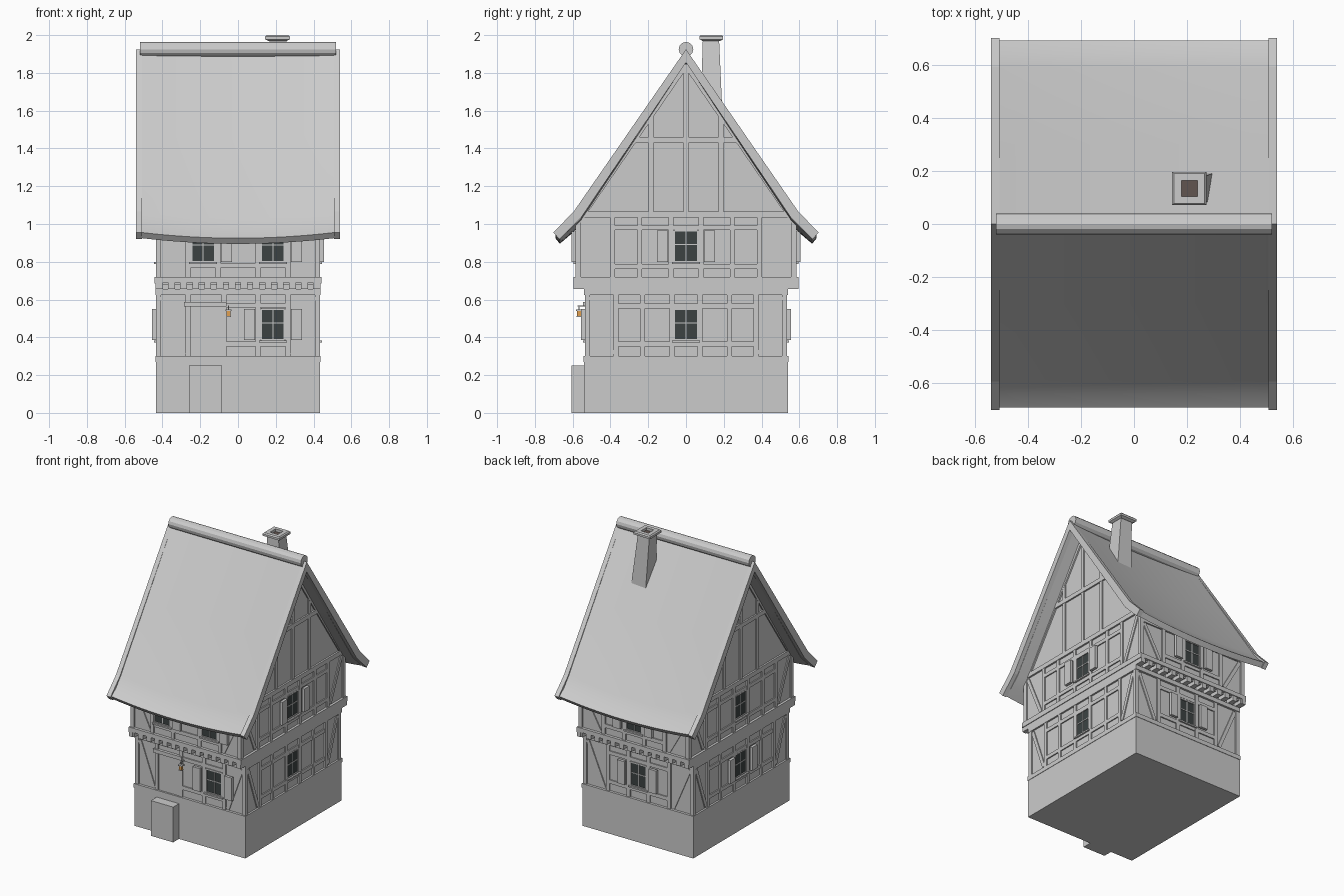
import bpy, bmesh, math
from mathutils import Vector

if "Cube" in bpy.data.objects:
    bpy.data.objects.remove(bpy.data.objects["Cube"])

parts = {}
COLORS = {"window_glass": (.045, .055, .055, 1), "lantern_light": (.75, .35, .08, 1),
          "chimney_flue": (.12, .09, .08, 1)}

# side mapping: u runs along the wall, d is the distance outwards from the centre
SIDES = {"front": lambda u, d, z: (u, -d, z), "back": lambda u, d, z: (u, d, z),
         "right": lambda u, d, z: (d, u, z), "left": lambda u, d, z: (-d, u, z)}


def slab(name, side, pts, d0, d1):
    """Extrude a polygon drawn on a wall from depth d0 to d1."""
    bm = parts.setdefault(name, bmesh.new())
    f = SIDES[side]
    a = [bm.verts.new(f(u, d0, z)) for u, z in pts]
    b = [bm.verts.new(f(u, d1, z)) for u, z in pts]
    bm.faces.new(a)
    bm.faces.new(b[::-1])
    for i in range(len(a)):
        j = (i + 1) % len(a)
        bm.faces.new((a[i], b[i], b[j], a[j]))


def rect(name, side, u0, u1, z0, z1, d0, d1):
    slab(name, side, [(u0, z0), (u1, z0), (u1, z1), (u0, z1)], d0, d1)


def bar(name, side, p, q, w, d0, d1):
    """Sloping timber from p to q with width w."""
    p, q = Vector(p), Vector(q)
    t = (q - p).normalized() * (w / 2)
    n = Vector((-t.y, t.x))
    slab(name, side, [p - n, q - n, q + n, p + n], d0, d1)


def box(name, x0, x1, y0, y1, z0, z1):
    rect(name, "back", x0, x1, z0, z1, y0, y1)


def window(side, u, z0, z1, d, shutters=()):
    w = .062
    rect("window_glass", side, u - w, u + w, z0, z1, d - .01, d + .003)
    for s in (-1, 1):
        rect("window_frame", side, u + s * w - .005, u + s * w + .005, z0, z1, d - .01, d + .009)
    for z in (z0, z1):
        rect("window_frame", side, u - w, u + w, z - .005, z + .005, d - .01, d + .009)
    rect("window_frame", side, u - .003, u + .003, z0, z1, d, d + .006)
    zm = z0 + (z1 - z0) * .55
    rect("window_frame", side, u - w, u + w, zm - .003, zm + .003, d, d + .006)
    rect("window_sill", side, u - w - .012, u + w + .012, z0 - .012, z0 - .002, d, d + .02)
    for s in shutters:
        a, b = sorted((u + s * .095, u + s * .153))
        rect("shutters", side, a, b, z0, z1, d + .01, d + .03)


def timber_wall(side, half, d, z0, z1, posts, rails, brace_u, skip=None):
    """Corner posts, posts, rails and corner braces on one wall."""
    o = d + .01
    for s in (-1, 1):
        rect("timber_posts", side, s * half - .014 - s * .014, s * half + .014 - s * .014, z0, z1, d - .01, o)
        bar("timber_braces", side, (s * (half - .035), z1 - .01), (s * (brace_u + .02), z0 + .01), .025, d - .01, o - .003)
    for u in posts:
        rect("timber_posts", side, u - .013, u + .013, z0, z1, d - .01, o)
    ends = sorted(posts)
    for a, b in zip(ends, ends[1:]):
        for r in rails:
            if not (skip and skip[0] <= (a + b) / 2 <= skip[1]):
                rect("timber_rails", side, a, b, r - .013, r + .013, d - .01, o - .002)


# stone base and doorstep
box("stone_base", -.435, .435, -.54, .54, 0, .27)
box("doorstep", -.26, -.085, -.605, -.53, 0, .25)
# plaster cores: ground floor, and upper floor with gables
box("ground_floor_wall", -.425, .425, -.525, .525, .26, .70)
slab("upper_wall_and_gable", "right", [(-.575, .68), (.575, .68), (.575, 1.015), (0, 1.85), (-.575, 1.015)], -.425, .425)
# horizontal beams
box("sill_beam", -.438, .438, -.543, .543, .27, .30)
box("wall_plate", -.437, .437, -.54, .54, .625, .655)
for s in ("front", "back"):
    rect("jetty_beam", s, -.437, .437, .69, .72, .5, .595)
    rect("eaves_plate", s, -.435, .435, .965, .995, .56, .585)
    for i in range(14):
        u = -.416 + i * .064
        rect("joist_ends", s, u - .018, u + .018, .655, .69, .5, .59)
for s in ("right", "left"):
    rect("jetty_beam", s, -.595, .595, .655, .685, .41, .437)
    rect("jetty_beam", s, -.595, .595, .685, .72, .41, .442)
    # gable timbers
    rect("gable_timbers", s, -.56, .56, 1.035, 1.067, .41, .437)
    rect("gable_timbers", s, -.27, .27, 1.43, 1.46, .41, .436)
    for u, top in ((0, 1.83), (-.185, 1.57), (.185, 1.57)):
        rect("gable_timbers", s, u - .014, u + .014, 1.06, top, .41, .434)
    for k in (-1, 1):
        bar("gable_timbers", s, (k * .56, 1.03), (0, 1.845), .03, .41, .435)

# timber framing
side_posts = [k * u for u in (.075, .23, .37) for k in (-1, 1)]
upper_posts = [k * u for u in (.08, .245, .39) for k in (-1, 1)]
for s in ("right", "left"):
    timber_wall(s, .535, .425, .30, .625, side_posts, (.365, .565), .37)
    timber_wall(s, .585, .425, .72, 1.04, upper_posts, (.775, .98), .40)
timber_wall("front", .435, .525, .30, .625, [-.265, -.075, .105, .265], (.365, .57), .27, (-.27, -.08))
timber_wall("front", .435, .575, .72, .97, [-.265, -.105, .105, .265], (.78,), .27)
timber_wall("back", .435, .525, .30, .625, [-.24, -.078, .078, .24], (.365, .57), .25)
timber_wall("back", .435, .575, .72, .97, [-.24, -.078, .078, .24], (.78,), .25)

# windows and shutters
window("front", .185, .385, .55, .525, (-1, 1))
window("front", .185, .80, .96, .575, (1,))
window("front", -.185, .80, .96, .575, (1,))
window("back", 0, .385, .55, .525, (-1, 1))
window("back", 0, .80, .96, .575, (-1, 1))
window("right", 0, .385, .55, .425)
window("right", 0, .80, .965, .425, (-1, 1))
window("left", 0, .385, .55, .425, (-1, 1))
window("left", 0, .80, .965, .425)

# door, lintel and lantern
rect("door", "front", -.25, -.088, .30, .565, .52, .53)
rect("door_lintel", "front", -.285, -.06, .562, .588, .52, .545)
rect("lantern_bracket", "front", -.053, -.047, .562, .568, .52, .575)
rect("lantern_bracket", "front", -.053, -.047, .545, .565, .563, .57)
rect("lantern_frame", "front", -.065, -.035, .54, .547, .552, .582)
rect("lantern_frame", "front", -.062, -.038, .507, .512, .555, .579)
rect("lantern_light", "front", -.060, -.040, .512, .54, .557, .577)

# bargeboards with flared foot
for s in ("right", "left"):
    for k in (-1, 1):
        slab("bargeboards", s, [(0, 1.925), (k * .595, 1.065), (k * .703, .955), (k * .67, .92),
                                (k * .555, 1.035), (0, 1.855)], .508, .54)

# sagging roof sheets
N = 16
PROFILE = [(0, 1.925), (.3, 1.485), (.59, 1.06), (.64, .998), (.692, .955),
           (.668, .925), (.61, .975), (.555, 1.03), (.27, 1.455), (0, 1.865)]
roof = parts.setdefault("roof", bmesh.new())
for k in (-1, 1):
    rings = []
    for i in range(N + 1):
        x = -.51 + 1.02 * i / N
        sag = .03 * (1 - (x / .51) ** 2)
        rings.append([roof.verts.new((x, k * y, z - sag)) for y, z in PROFILE])
    for a, b in zip(rings, rings[1:]):
        for i in range(len(PROFILE)):
            j = (i + 1) % len(PROFILE)
            roof.faces.new((a[i], b[i], b[j], a[j]))
    roof.faces.new(rings[0])
    roof.faces.new(rings[-1])

# ridge log
slab("ridge_cap", "right", [(.039 * math.cos(math.tau * i / 12), 1.925 + .039 * math.sin(math.tau * i / 12))
                            for i in range(12)], -.52, .52)


# leaning chimney with a hollow cap
def loft(name, sections, close=False):
    bm = parts.setdefault(name, bmesh.new())
    rs = [[bm.verts.new((cx + sx * hx, cy + sy * hy, z)) for sx, sy in ((-1, -1), (1, -1), (1, 1), (-1, 1))]
          for cx, cy, hx, hy, z in sections]
    for a, b in zip(rs, rs[1:] + ([rs[0]] if close else [])):
        for i in range(4):
            j = (i + 1) % 4
            bm.faces.new((a[i], a[j], b[j], b[i]))
    if not close:
        bm.faces.new(rs[0])
        bm.faces.new(rs[-1])


loft("chimney_shaft", [(.242, .135, .058, .058, 1.58), (.21, .132, .045, .043, 1.978)])
C = (.209, .134)
loft("chimney_cap", [(*C, .05, .048, 1.970), (*C, .065, .063, 1.978), (*C, .065, .063, 1.992),
                     (*C, .058, .056, 2.0), (*C, .03, .03, 2.0), (*C, .03, .03, 1.970)], True)
loft("chimney_flue", [(*C, .03, .03, 1.972), (*C, .03, .03, 1.982)])

# turn the collected geometry into named objects
for name, bm in parts.items():
    bmesh.ops.recalc_face_normals(bm, faces=bm.faces)
    me = bpy.data.meshes.new(name)
    bm.to_mesh(me)
    bm.free()
    ob = bpy.data.objects.new(name, me)
    bpy.context.collection.objects.link(ob)
    if name in COLORS:
        mat = bpy.data.materials.new(name)
        mat.diffuse_color = COLORS[name]
        mat.use_nodes = True
        mat.node_tree.nodes["Principled BSDF"].inputs["Base Color"].default_value = mat.diffuse_color
        me.materials.append(mat)
    if name == "roof":
        bpy.context.view_layer.objects.active = ob
        ob.select_set(True)
        bpy.ops.object.shade_smooth_by_angle(angle=math.radians(30))
        ob.select_set(False)
